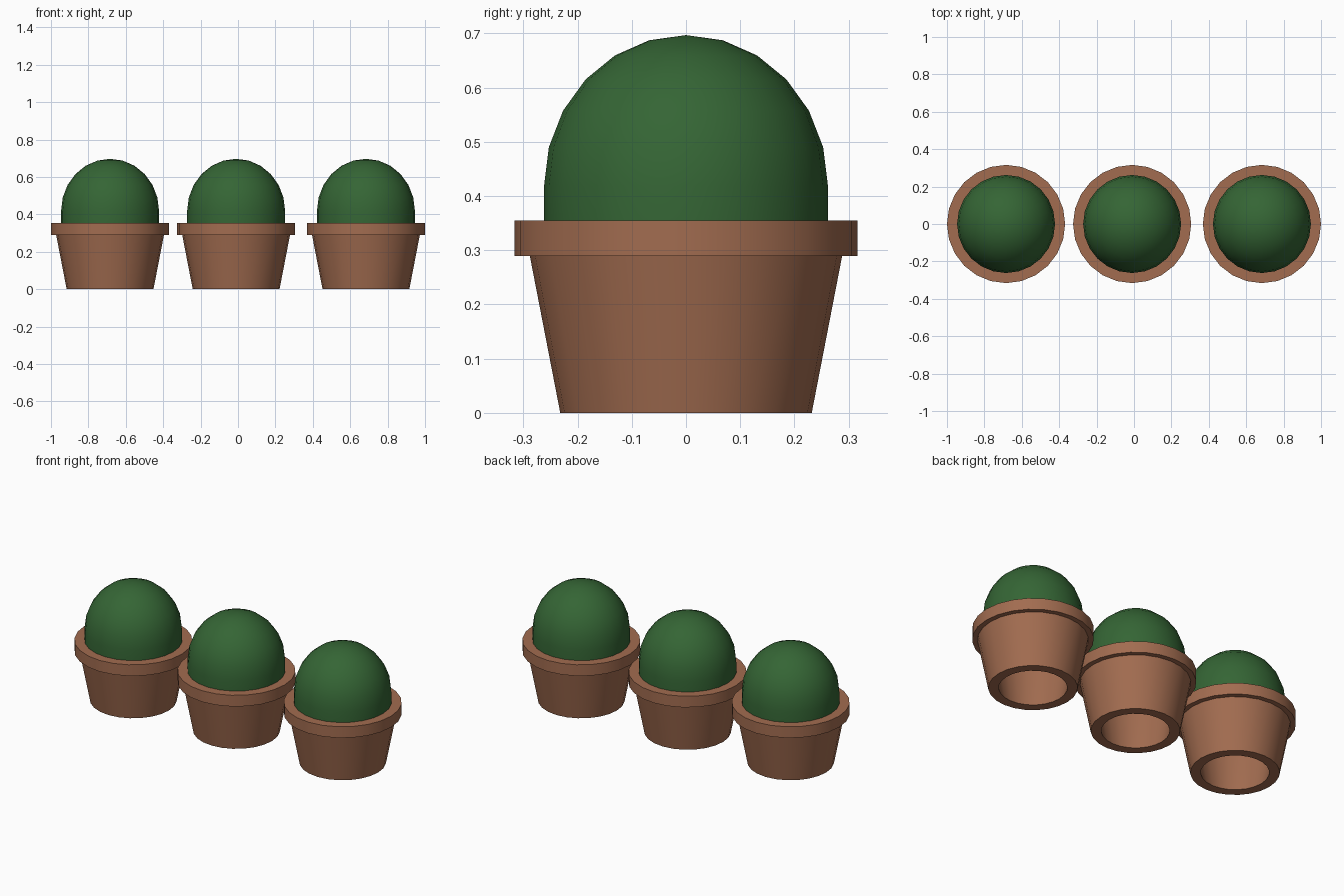
import bpy, math
from mathutils import Vector

if "Cube" in bpy.data.objects:
    bpy.data.objects.remove(bpy.data.objects["Cube"])

SIDES = 24


def material(name, rgb):
    m = bpy.data.materials.new(name)
    m.diffuse_color = (*rgb, 1)
    m.use_nodes = True
    m.node_tree.nodes["Principled BSDF"].inputs["Base Color"].default_value = m.diffuse_color
    return m


def lathe(name, profile, x, mat, closed=False):
    """Revolve (radius, z) points about a vertical axis at x."""
    verts, rings, faces = [], [], []
    for r, z in profile:
        n = 1 if r == 0 else SIDES
        rings.append([len(verts) + i for i in range(n)])
        for i in range(n):
            a = 2 * math.pi * i / SIDES
            verts.append(Vector((r * math.cos(a), r * math.sin(a), z)))
    pairs = list(zip(rings, rings[1:]))
    if closed:
        pairs.append((rings[-1], rings[0]))
    for low, high in pairs:
        for i in range(SIDES):
            j = (i + 1) % SIDES
            if len(high) == 1:
                faces.append((low[i], low[j], high[0]))
            else:
                faces.append((low[i], low[j], high[j], high[i]))
    mesh = bpy.data.meshes.new(name)
    mesh.from_pydata(verts, [], faces)
    mesh.materials.append(mat)
    obj = bpy.data.objects.new(name, mesh)
    obj.location.x = x
    bpy.context.collection.objects.link(obj)
    bpy.ops.object.select_all(action='DESELECT')
    obj.select_set(True)
    bpy.context.view_layer.objects.active = obj
    bpy.ops.object.shade_smooth_by_angle(angle=math.radians(35))
    return obj


clay = material("terracotta", (0.36, 0.15, 0.08))
leaf = material("foliage_green", (0.035, 0.13, 0.035))

# thick-walled pot, open underneath, with a projecting rim
pot_profile = [(0.232, 0), (0.288, 0.289), (0.316, 0.289), (0.316, 0.355),
               (0.245, 0.355), (0.225, 0.289), (0.178, 0)]

# domed bush: short straight base and a slightly stretched hemisphere
dome_profile = [(0.262, 0.345)]
for k in range(6):
    t = math.radians(15 * k)
    dome_profile.append((0.262 * math.cos(t), 0.418 + 0.279 * math.sin(t)))
dome_profile.append((0, 0.697))

for side, x in (("left", -0.684), ("middle", -0.01), ("right", 0.684)):
    lathe(f"pot_{side}", pot_profile, x, clay, closed=True)
    lathe(f"bush_{side}", dome_profile, x, leaf)
